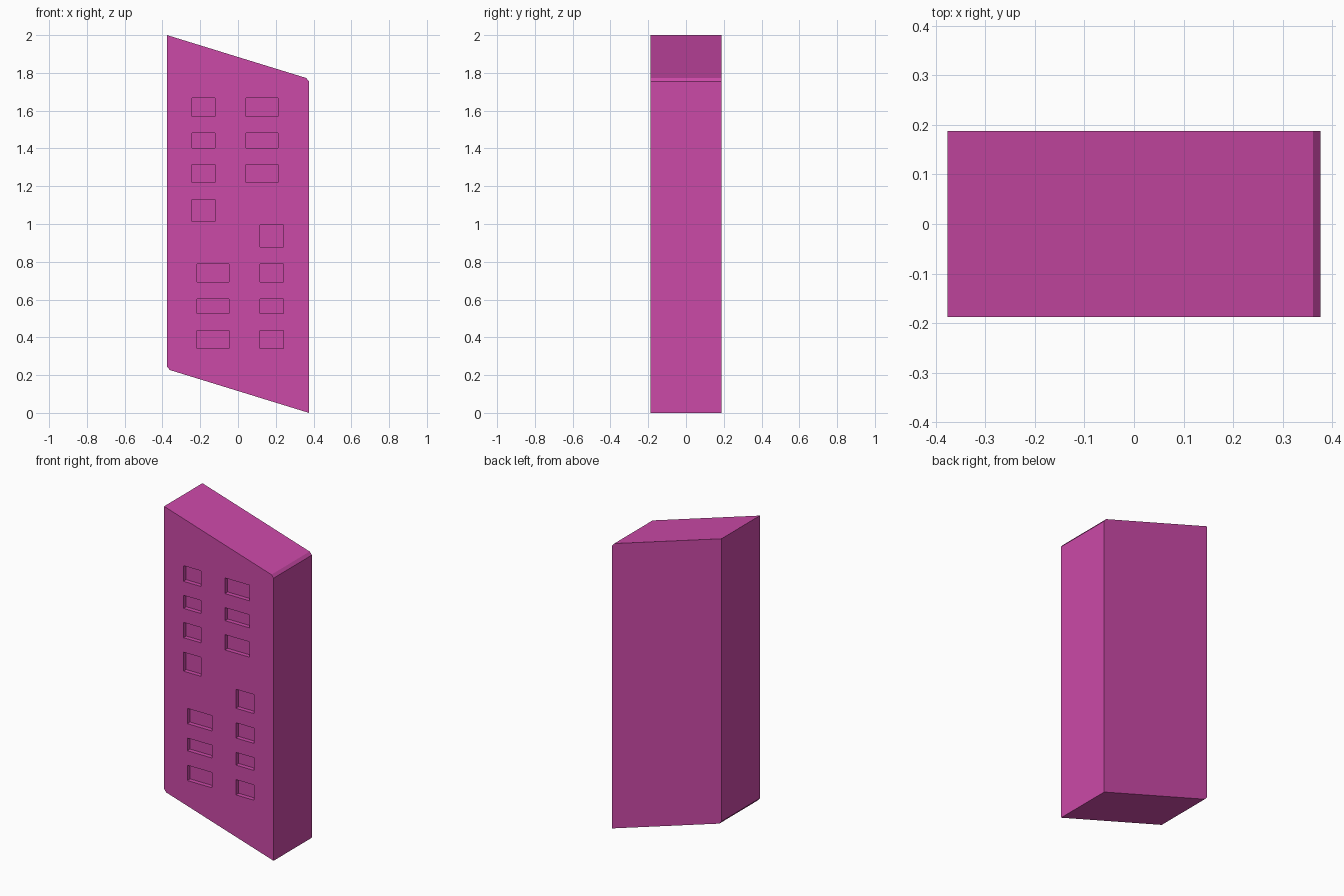
import bpy, bmesh

if "Cube" in bpy.data.objects:
    bpy.data.objects.remove(bpy.data.objects["Cube"])

HALF_DEPTH = 0.188
RECESS = 0.027

pink = bpy.data.materials.new("pink")
pink.diffuse_color = (0.60, 0.067, 0.39, 1)
pink.use_nodes = True
pink.node_tree.nodes["Principled BSDF"].inputs["Base Color"].default_value = pink.diffuse_color


def add_prism(bm, profile, y0, y1):
    """Extrude an x-z profile from y0 to y1."""
    face = bm.faces.new([bm.verts.new((x, y0, z)) for x, z in profile])
    ext = bmesh.ops.extrude_face_region(bm, geom=[face])
    verts = [g for g in ext["geom"] if isinstance(g, bmesh.types.BMVert)]
    bmesh.ops.translate(bm, verts=verts, vec=(0, y1 - y0, 0))


def finish(bm, name):
    bmesh.ops.recalc_face_normals(bm, faces=bm.faces)
    mesh = bpy.data.meshes.new(name)
    bm.to_mesh(mesh)
    bm.free()
    mesh.materials.append(pink)
    obj = bpy.data.objects.new(name, mesh)
    bpy.context.collection.objects.link(obj)
    return obj


# Slanted tower body with clipped obtuse corners (half profile, turned 180 degrees)
half = [(-0.376, 2.0), (-0.376, 0.245), (-0.361, 0.227)]
profile = half + [(-x, 2.0 - z) for x, z in half]
bm = bmesh.new()
add_prism(bm, profile, -HALF_DEPTH, HALF_DEPTH)
body = finish(bm, "tower_body")

# Window recesses: columns of (x range, z ranges)
upper = [(1.57, 1.667), (1.402, 1.483), (1.22, 1.315)]
lower = [(0.693, 0.788), (0.525, 0.604), (0.34, 0.435)]
columns = [
    ((-0.243, -0.122), upper + [(1.012, 1.13)]),
    ((0.042, 0.211), upper),
    ((-0.217, -0.048), lower),
    ((0.117, 0.24), lower + [(0.878, 0.996)]),
]
bm = bmesh.new()
for (x0, x1), rows in columns:
    for z0, z1 in rows:
        add_prism(bm, [(x0, z0), (x1, z0), (x1, z1), (x0, z1)],
                  -HALF_DEPTH - 0.1, -HALF_DEPTH + RECESS)
cutter = finish(bm, "window_cutter")
cutter.hide_render = True

# Cut the windows into the front
mod = body.modifiers.new("windows", "BOOLEAN")
mod.operation = "DIFFERENCE"
mod.solver = "EXACT"
mod.object = cutter
bpy.context.view_layer.objects.active = body
bpy.ops.object.modifier_apply(modifier=mod.name)
bpy.data.objects.remove(cutter)
